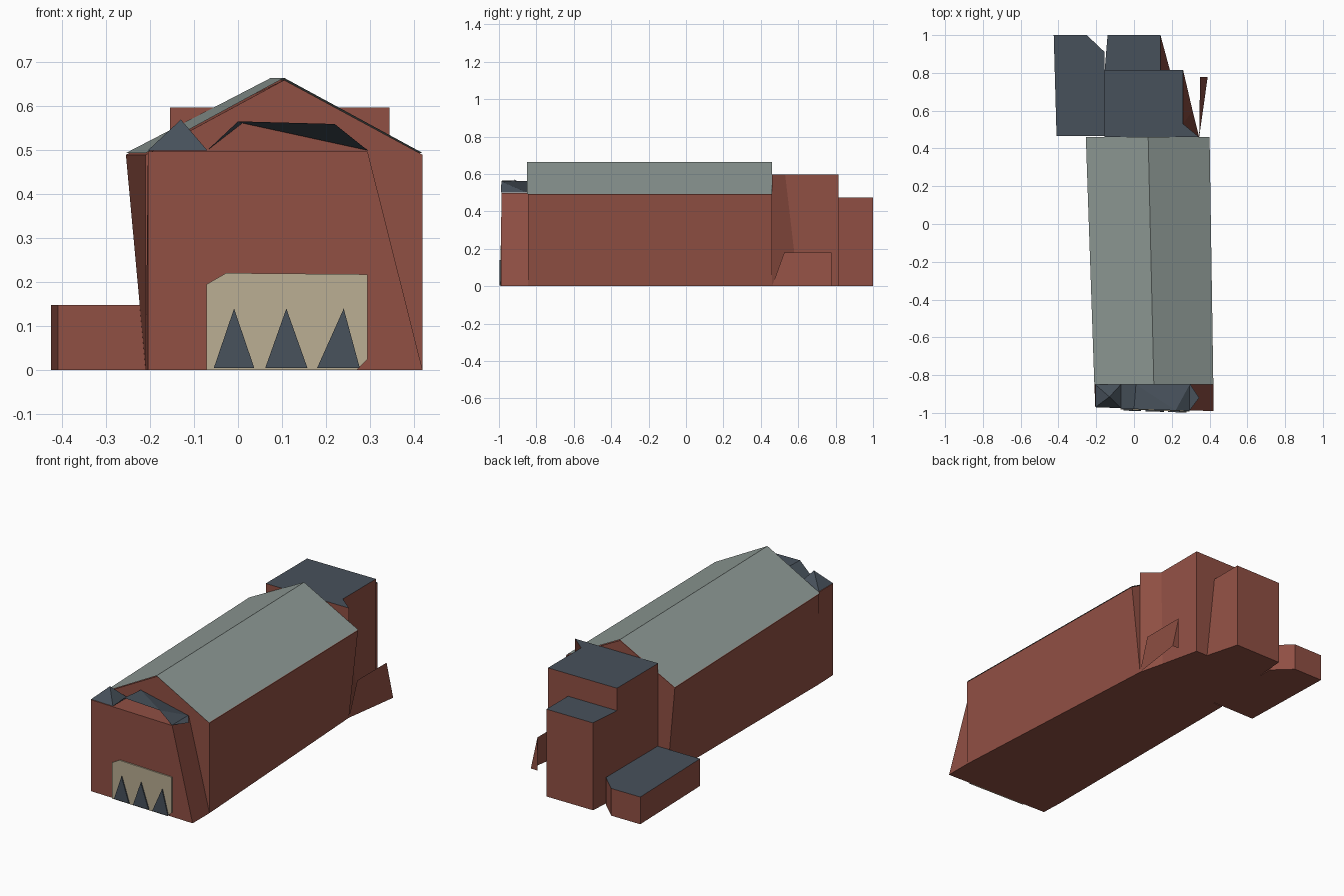
import bpy, bmesh

if "Cube" in bpy.data.objects:
    bpy.data.objects.remove(bpy.data.objects["Cube"])


def material(name, rgb):
    m = bpy.data.materials.new(name)
    m.diffuse_color = (*rgb, 1)
    m.use_nodes = True
    m.node_tree.nodes["Principled BSDF"].inputs["Base Color"].default_value = m.diffuse_color
    return m


BRICK = material("brick red", (0.28, 0.079, 0.057))
SLATE = material("dark slate", (0.064, 0.083, 0.105))
METAL = material("pale roof grey", (0.27, 0.32, 0.30))
STONE = material("sand stone", (0.49, 0.42, 0.29))


def mesh(name, verts, faces, mats, solid=True, roof=False):
    """Build an object; with roof=True level upward faces take the second colour."""
    bm = bmesh.new()
    vs = [bm.verts.new(v) for v in verts]
    for f in faces:
        bm.faces.new([vs[i] for i in f])
    if solid:
        bmesh.ops.recalc_face_normals(bm, faces=bm.faces)
    bm.normal_update()
    for f in bm.faces:
        if roof and f.normal.z > 0.9:
            f.material_index = 1
    me = bpy.data.meshes.new(name)
    bm.to_mesh(me)
    bm.free()
    for m in mats:
        me.materials.append(m)
    ob = bpy.data.objects.new(name, me)
    bpy.context.collection.objects.link(ob)
    return ob


def loft(name, ring_a, ring_b, mats, roof=False):
    """Closed solid between two rings with equal point counts."""
    n = len(ring_a)
    faces = [tuple(range(n)), tuple(range(n, 2 * n))]
    faces += [(i, (i + 1) % n, n + (i + 1) % n, n + i) for i in range(n)]
    return mesh(name, ring_a + ring_b, faces, mats, roof=roof)


def level(points, z):
    return [(x, y, z) for x, y in points]


def upright(points, y):
    return [(x, y, z) for x, z in points]


# Main hall: gabled section tapering from front to back
front = upright([(-.21, 0), (.42, 0), (.42, .49), (.105, .66), (-.21, .49)], -.845)
back = upright([(-.21, 0), (.345, 0), (.40, .49), (.075, .66), (-.255, .49)], .46)
loft("hall", front, back, [BRICK])

# Hall roof sheets
f = upright([(-.21, .494), (.105, .665), (.42, .494)], -.85)
b = upright([(-.255, .494), (.075, .665), (.40, .494)], .461)
mesh("hall_roof", f + b, [(0, 1, 4, 3), (1, 2, 5, 4)], [METAL], solid=False)

# Front porch with a leaning right side
loft("porch",
     level([(-.205, -.97), (.42, -.99), (.42, -.84), (-.21, -.84)], 0),
     level([(-.205, -.97), (.295, -.987), (.295, -.84), (-.205, -.84)], .497), [BRICK])

# Porch roofs: left pyramid, raised middle canopy and small right flap
mesh("porch_pyramid",
     level([(-.205, -.97), (-.07, -.975), (-.07, -.85), (-.205, -.85)], .5) + [(-.13, -.915, .57)],
     [(0, 1, 4), (1, 2, 4), (2, 3, 4), (3, 0, 4), (3, 2, 1, 0)], [SLATE])
mesh("porch_canopy",
     [(-.07, -.978, .5), (0, -.98, .566), (.22, -.987, .56), (.295, -.99, .5),
      (-.07, -.85, .5), (.01, -.85, .562), (.295, -.85, .5)],
     [(4, 0, 1, 5), (5, 1, 2), (5, 2, 6), (2, 3, 6)], [SLATE], solid=False)
mesh("porch_flap", level([(.295, -.987), (.345, -.92), (.295, -.845)], .5),
     [(0, 1, 2)], [SLATE], solid=False)


# Entrance plates lying parallel to the slightly skewed front wall
def plate(name, outline, offset, thick, mat):
    wall = lambda x: -.97 - .032 * (x + .205)
    loft(name, [(x, wall(x) - offset, z) for x, z in outline],
         [(x, wall(x) - offset + thick, z) for x, z in outline], [mat])


plate("entrance_surround",
      [(-.072, 0), (.27, 0), (.295, .025), (.295, .218), (-.027, .221), (-.072, .195)],
      .007, .008, STONE)
for i, (x0, x1) in enumerate([(-.055, .037), (.062, .158), (.18, .277)]):
    apex = (x0 + x1) / 2 + (.012 if i == 2 else 0)
    plate(f"entrance_arch_{i + 1}", [(x0, .005), (x1, .005), (apex, .14)], .013, .007, SLATE)

# Rear tower, its lower stair block and the low side annex
loft("tower",
     level([(-.155, .46), (.345, .46), (.31, .60), (.26, .815), (-.155, .815)], 0),
     level([(-.155, .46), (.345, .46), (.26, .53), (.26, .815), (-.155, .815)], .597),
     [BRICK, SLATE], roof=True)
loft("stair_block",
     level([(-.155, .815), (.19, .815), (.14, 1), (-.14, 1)], 0),
     level([(-.155, .815), (.14, .815), (.14, 1), (-.14, 1)], .475),
     [BRICK, SLATE], roof=True)
annex = [(-.41, .465), (-.155, .465), (-.155, .91), (-.25, 1), (-.425, 1)]
loft("annex", level(annex, 0), level(annex, .148), [BRICK, SLATE], roof=True)

# Leaning buttress beside the tower
mesh("buttress",
     [(.345, .46, 0), (.39, .777, 0), (.35, .777, .18), (.35, .525, .18), (.35, .777, 0)],
     [(0, 1, 2, 3), (1, 4, 2)], [BRICK], solid=False)
